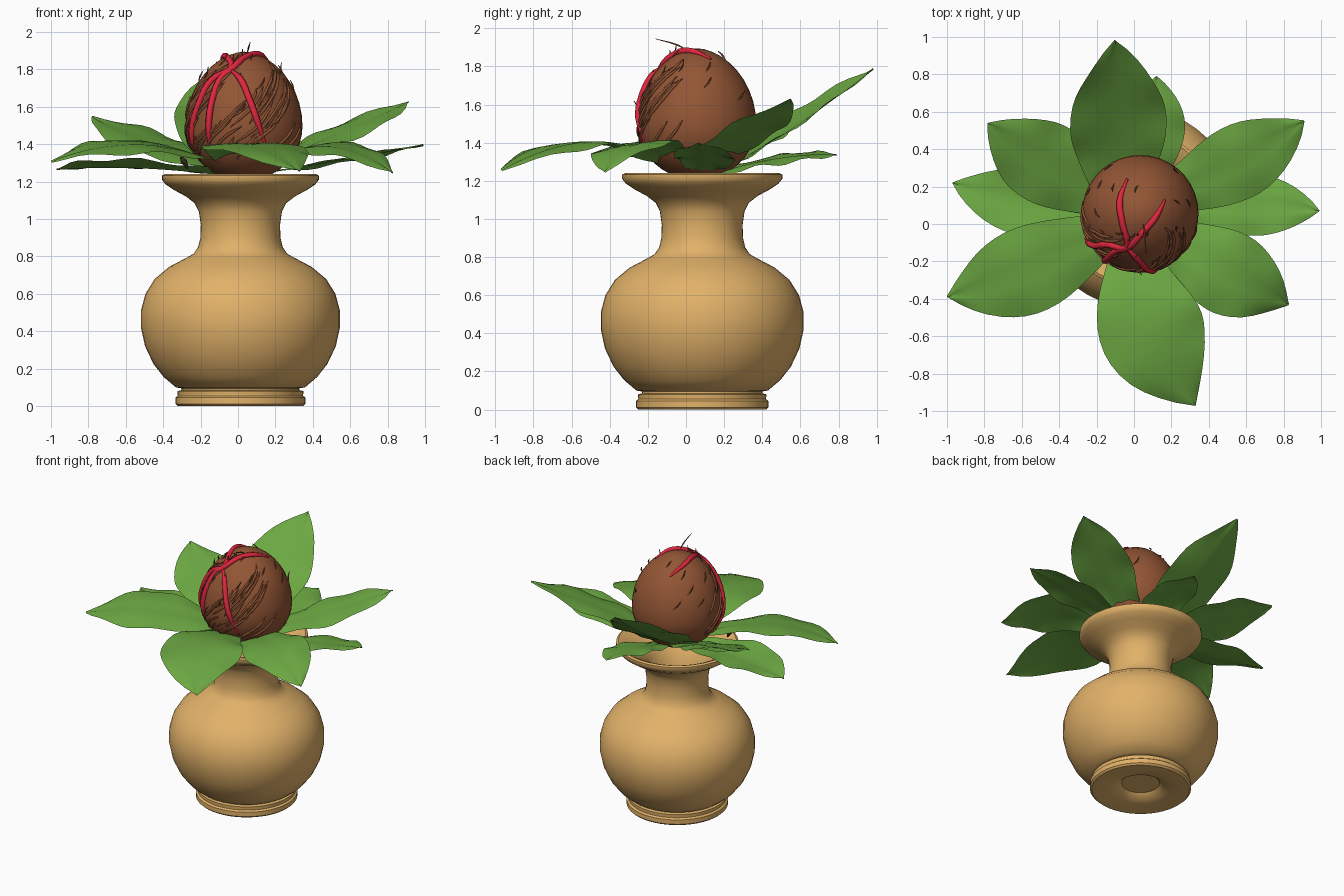
import bpy, bmesh, math, random
from mathutils import Vector
from math import sin, cos, pi, sqrt

if "Cube" in bpy.data.objects:
    bpy.data.objects.remove(bpy.data.objects["Cube"])

random.seed(4)


def material(name, rgb):
    m = bpy.data.materials.new(name)
    m.diffuse_color = (*rgb, 1)
    m.use_nodes = True
    m.node_tree.nodes["Principled BSDF"].inputs["Base Color"].default_value = m.diffuse_color
    return m


CLAY = material("clay", (0.76, 0.445, 0.142))
LEAF = material("leaf_green", (0.15, 0.39, 0.055))
HUSK = material("husk_brown", (0.29, 0.092, 0.035))
FIBRE = material("fibre_brown", (0.25, 0.08, 0.031))
RED = material("vine_red", (0.74, 0.02, 0.05))
DARK = material("bud_dark", (0.03, 0.02, 0.012))


def finish(name, bm, mat, angle=40):
    me = bpy.data.meshes.new(name)
    bm.to_mesh(me)
    bm.free()
    ob = bpy.data.objects.new(name, me)
    bpy.context.collection.objects.link(ob)
    me.materials.append(mat)
    bpy.ops.object.select_all(action='DESELECT')
    ob.select_set(True)
    bpy.context.view_layer.objects.active = ob
    bpy.ops.object.shade_smooth_by_angle(angle=math.radians(angle))
    return ob


def lathe(name, profile, centre, mat, n=48):
    bm = bmesh.new()
    rings = []
    for r, z in profile:
        if r == 0:
            rings.append([bm.verts.new((centre[0], centre[1], z))] * n)
        else:
            rings.append([bm.verts.new((centre[0] + r * cos(2 * pi * i / n),
                                        centre[1] + r * sin(2 * pi * i / n), z)) for i in range(n)])
    for a, b in zip(rings, rings[1:]):
        for i in range(n):
            j = (i + 1) % n
            quad = list(dict.fromkeys((a[i], a[j], b[j], b[i])))
            bm.faces.new(quad)
    bmesh.ops.recalc_face_normals(bm, faces=bm.faces)
    return finish(name, bm, mat)


# Vase: foot, round body, neck, flared lip and hollow neck
lathe("vase", [
    (0, 0.05), (0.13, 0.05), (0.165, 0.02), (0.22, 0.012), (0.29, 0.0), (0.335, 0), (0.348, 0.012),
    (0.348, 0.045), (0.335, 0.055), (0.337, 0.08), (0.315, 0.085), (0.315, 0.095), (0.345, 0.1),
    (0.41, 0.155), (0.465, 0.225), (0.51, 0.32), (0.532, 0.42), (0.532, 0.51), (0.508, 0.6),
    (0.458, 0.68), (0.38, 0.745), (0.285, 0.795), (0.25, 0.815), (0.226, 0.85), (0.214, 0.9),
    (0.212, 0.97), (0.222, 1.04), (0.245, 1.085), (0.29, 1.12), (0.355, 1.155), (0.4, 1.185),
    (0.42, 1.21), (0.42, 1.232), (0.405, 1.24), (0.37, 1.225), (0.27, 1.15), (0.2, 1.08),
    (0.17, 0.95), (0, 0.9),
], (0.013, 0.085), CLAY)

# Nut: egg shape, narrowing upward
C = Vector((0.033, 0.057, 1.495))
RAD, UP, DOWN, TAPER = 0.312, 0.4, 0.29, 1.12


def waist(el):
    return RAD * max(cos(el), 0.0) ** (TAPER if el > 0 else 1)


def height(el):
    return (UP if el > 0 else DOWN) * sin(el)


lathe("nut", [(waist(e) if abs(e) < 1.57 else 0, C.z + height(e))
              for e in (pi * (k / 20 - 0.5) for k in range(21))], (C.x, C.y), HUSK, 36)


def on_nut(az, el, lift=0.0):
    """Point on the nut; azimuth 0 faces front and grows towards the right."""
    r = waist(el) * (1 + lift)
    return C + Vector((r * sin(az), -r * cos(az), height(el) * (1 + lift)))


def from_front(x, z, lift=0.01):
    h = UP if z > C.z else DOWN
    el = math.asin(max(-1, min(1, (z - C.z) / h)))
    return on_nut(math.asin(max(-1, min(1, (x - C.x) / max(waist(el), 0.001)))), el, lift)


def from_top(x, y, lift=0.01):
    dx, dy = (x - C.x) / RAD, (y - C.y) / RAD
    return on_nut(math.atan2(dx, -dy), math.acos(min(1, sqrt(dx * dx + dy * dy)) ** (1 / TAPER)), lift)


def strands(name, paths, width, mat):
    cu = bpy.data.curves.new(name, 'CURVE')
    cu.dimensions = '3D'
    cu.bevel_depth = width
    cu.bevel_resolution = 1
    cu.resolution_u = 4
    for path in paths:
        s = cu.splines.new('BEZIER')
        s.bezier_points.add(len(path) - 1)
        for i, (p, co) in enumerate(zip(s.bezier_points, path)):
            p.co = co
            p.handle_left_type = p.handle_right_type = 'AUTO'
            p.radius = 0.35 if i in (0, len(path) - 1) else 1
    ob = bpy.data.objects.new(name, cu)
    bpy.context.collection.objects.link(ob)
    cu.materials.append(mat)
    bpy.ops.object.select_all(action='DESELECT')
    ob.select_set(True)
    bpy.context.view_layer.objects.active = ob
    bpy.ops.object.convert(target='MESH')


# Red vines wrapped over the front and top, meeting high on the front
F, T = from_front, from_top
strands("red_vines", [
    [F(-0.22, 1.34), F(-0.245, 1.46), F(-0.205, 1.62), F(-0.14, 1.74), T(-0.04, -0.125),
     T(0.04, -0.05), T(0.11, 0.03), T(0.165, 0.13)],
    [F(-0.14, 1.33), F(-0.155, 1.5), F(-0.135, 1.64), F(-0.085, 1.76), T(-0.04, -0.125),
     T(-0.06, 0.0), T(-0.075, 0.12), T(-0.035, 0.24)],
    [T(-0.04, -0.125), F(0.01, 1.75), F(0.06, 1.64), F(0.1, 1.53), F(0.15, 1.38)],
], 0.018, RED)

# Diagonal husk fibres over the front and left
fibres = []
for k in range(48):
    az, el = random.uniform(-1.9, 0.7), random.uniform(-0.7, 0.5)
    d = random.uniform(0.35, 0.75)
    bend = random.uniform(-0.1, 0.1)
    fibres.append([on_nut(az + d * t + bend * sin(pi * t), el + d * 0.9 * t, 0.003)
                   for t in (0, 0.25, 0.5, 0.75, 1)])
strands("husk_fibres", fibres, 0.008, FIBRE)

# Loose bristles standing off the husk
bristles = []
for k in range(20):
    az, el = random.uniform(-pi, pi), random.uniform(0.1, 1.2)
    d = random.uniform(0.1, 0.2)
    bristles.append([on_nut(az, el), on_nut(az + d * 0.6, el + d * 0.4, 0.03),
                     on_nut(az + d, el + d * 0.8, random.uniform(0.04, 0.12))])
bristles.append([T(0.05, 0.0), Vector((0.055, -0.04, 1.91)), Vector((0.065, -0.16, 1.945))])
strands("bristles", bristles, 0.005, FIBRE)

# Small dark bud beside the nut
strands("bud", [[Vector((-0.27, -0.11, 1.27)), Vector((-0.29, -0.115, 1.31)), Vector((-0.305, -0.12, 1.33))]],
        0.018, DARK)


def leaf(name, base, mid, tip, width, roll=0.0, peak=0.55, fold=-0.1, root=0.4):
    """Pointed blade along a curved midrib through mid; roll raises the right-hand edge."""
    base, mid, tip = Vector(base), Vector(mid), Vector(tip)
    ctrl = 2 * mid - (base + tip) / 2
    bm = bmesh.new()
    rows, n, m = [], 16, 4
    for i in range(n + 1):
        t = i / n
        p = base * (1 - t) ** 2 + ctrl * 2 * t * (1 - t) + tip * t * t
        tan = (ctrl - base) * (1 - t) + (tip - ctrl) * t
        side = Vector((tan.y, -tan.x, 0)).normalized()
        normal = side.cross(tan).normalized()
        side = side * cos(roll) + normal * sin(roll)
        u = t ** (math.log(0.5) / math.log(peak))
        w = width / 2 * (max(sin(pi * u), 0.0) ** 0.9 + root * (1 - t) ** 3) + 0.003
        row = []
        for j in range(-m, m + 1):
            s = j / m
            lift = fold * w * s * s + 0.01 * sin(t * 17 + (2 if j > 0 else 0)) * s * s
            lift -= 0.008 * max(0, 1 - 3 * abs(s))
            row.append(bm.verts.new(p + side * w * s + normal * lift))
        rows.append(row)
    for a, b in zip(rows, rows[1:]):
        for j in range(2 * m):
            bm.faces.new((a[j], a[j + 1], b[j + 1], b[j]))
    bmesh.ops.recalc_face_normals(bm, faces=bm.faces)
    if sum(f.normal.z for f in bm.faces) < 0:
        bmesh.ops.reverse_faces(bm, faces=bm.faces)
    finish(name, bm, LEAF, 50)


# Ring of leaves around the nut
leaf("leaf_back_tall", (-0.06, 0.18, 1.27), (-0.085, 0.56, 1.49), (-0.1, 0.98, 1.79), 0.48, -0.13, 0.54, 0.1, 0.65)
leaf("leaf_back_low", (0.04, 0.18, 1.25), (0.1, 0.5, 1.33), (0.12, 0.79, 1.34), 0.32, -0.15, root=0.6)
leaf("leaf_left_back", (-0.08, 0.15, 1.28), (-0.45, 0.315, 1.42), (-0.78, 0.54, 1.55), 0.42, 0.15, 0.56, root=0.6)
leaf("leaf_left", (-0.08, 0.08, 1.24), (-0.55, 0.11, 1.28), (-0.97, 0.22, 1.27), 0.34, -0.12, fold=0.1)
leaf("leaf_left_front", (-0.08, 0.0, 1.29), (-0.55, -0.24, 1.41), (-1.0, -0.39, 1.31), 0.45, 0.15)
leaf("leaf_front", (0.0, -0.08, 1.3), (0.08, -0.53, 1.41), (0.33, -0.97, 1.26), 0.54, 0, 0.57)
leaf("leaf_right_front", (0.14, -0.04, 1.29), (0.5, -0.26, 1.4), (0.83, -0.43, 1.25), 0.43, -0.12, 0.54)
leaf("leaf_right", (0.14, 0.07, 1.25), (0.59, 0.1, 1.33), (0.99, 0.07, 1.4), 0.31, 0.08, 0.58)
leaf("leaf_right_back", (0.12, 0.13, 1.29), (0.51, 0.305, 1.46), (0.91, 0.55, 1.63), 0.38, -0.08, 0.58, root=0.5)
